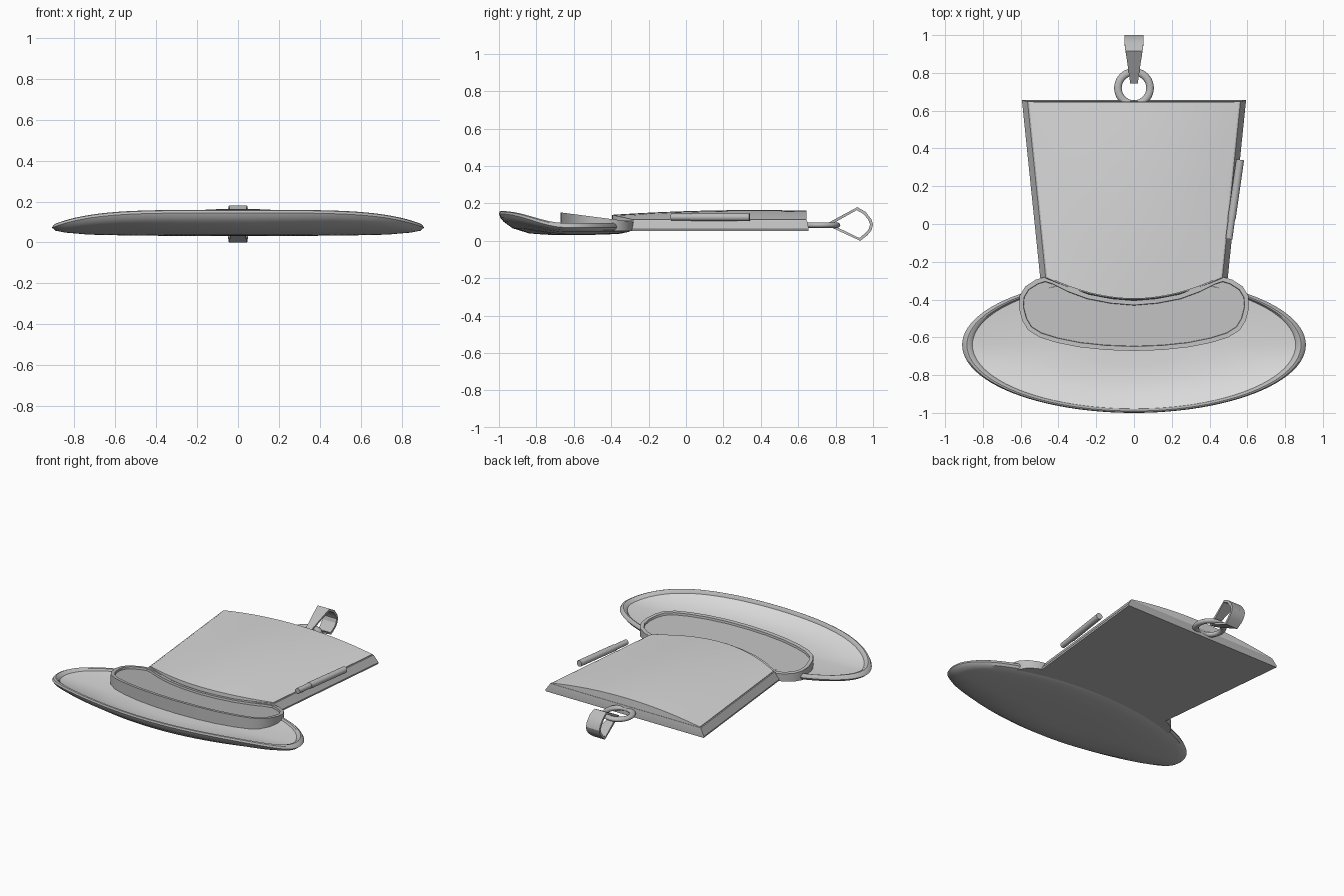
import bpy, bmesh, math
from mathutils import Vector

if "Cube" in bpy.data.objects:
    bpy.data.objects.remove(bpy.data.objects["Cube"])


def material(name, v):
    m = bpy.data.materials.new(name)
    m.diffuse_color = (v, v, v, 1)
    m.use_nodes = True
    m.node_tree.nodes["Principled BSDF"].inputs["Base Color"].default_value = m.diffuse_color
    return m


METAL = material("grey metal", 0.5)
PALE = material("pale grey inlay", 0.7)


def finish(name, bm, mats, angle=35):
    bmesh.ops.recalc_face_normals(bm, faces=bm.faces)
    me = bpy.data.meshes.new(name)
    bm.to_mesh(me)
    bm.free()
    for m in mats:
        me.materials.append(m)
    ob = bpy.data.objects.new(name, me)
    bpy.context.collection.objects.link(ob)
    bpy.ops.object.select_all(action='DESELECT')
    ob.select_set(True)
    bpy.context.view_layer.objects.active = ob
    bpy.ops.object.shade_smooth_by_angle(angle=math.radians(angle))
    return ob


def loft(name, loops, mats=(METAL,), split=999, caps=True, closed=False, angle=35):
    """Skin a list of equal-length point loops; faces from loop 'split' on use material 1."""
    bm = bmesh.new()
    rows = [[bm.verts.new(p) for p in lp] for lp in loops]
    n = len(rows[0])
    count = len(rows) if closed else len(rows) - 1
    for k in range(count):
        a, b = rows[k], rows[(k + 1) % len(rows)]
        for i in range(n):
            j = (i + 1) % n
            f = bm.faces.new((a[i], a[j], b[j], b[i]))
            f.material_index = int(k >= split)
    if caps and not closed:
        bm.faces.new(rows[0])
        f = bm.faces.new(rows[-1])
        f.material_index = int(len(rows) > split)
    return finish(name, bm, mats, angle)


# Brim: dished ellipse with a rolled rim, front edge lifted
def brim_loop(s, z):
    pts = []
    for i in range(96):
        a = 2 * math.pi * i / 96
        y = 0.36 * math.sin(a)
        t = max(0.0, -math.sin(a))
        lift = 0.072 * math.sin(t * math.pi / 2) ** 2 * s ** 4
        pts.append((0.91 * s * math.cos(a), -0.64 + y * s, z + lift))
    return pts


brim = [(0.02, .035), (.3, .035), (.55, .036), (.8, .041), (.93, .051), (.98, .06),
        (1, .075), (.99, .09), (.972, .098), (.955, .095), (.94, .083),
        (.8, .076), (.55, .071), (.3, .07), (.02, .07)]
loft("brim", [brim_loop(s, z) for s, z in brim], (METAL, PALE), split=10)


# Crown outline helpers: tapered sides, bowed lower edge
def crown_xy(u, v, grow=0.0):
    yb = -0.395 + 0.115 * u * u - grow * 0.4
    y = yb + (0.645 + grow * 0.3 - yb) * v
    return u * (0.46 + (y + 0.28) * 0.103 + grow), y


def crown_loop(grow, z):
    n = 16
    uv = [(-1 + 2 * i / n, 0) for i in range(n)] + [(1, i / n) for i in range(n)]
    uv += [(1 - 2 * i / n, 1) for i in range(n)] + [(-1, 1 - i / n) for i in range(n)]
    return [(*crown_xy(u, v, grow), z) for u, v in uv]


# Crown frame with sloping edge
loft("crown_frame", [crown_loop(.035, .055), crown_loop(.037, .066),
                     crown_loop(.008, .112), crown_loop(0, .112)])

# Crown inlay: domed panel
bm = bmesh.new()
bmesh.ops.create_grid(bm, x_segments=16, y_segments=16, size=1)
for v in bm.verts:
    u, t = v.co.x, (v.co.y + 1) / 2
    x, y = crown_xy(u, t)
    bulge = .026 + .07 * t - .048 * t * t
    v.co = (x, y, .116 + bulge * (1 - u * u))
edges = [e for e in bm.edges if e.is_boundary]
ext = bmesh.ops.extrude_edge_only(bm, edges=edges)
for v in ext["geom"]:
    if isinstance(v, bmesh.types.BMVert):
        v.co.z = .106
finish("crown_inlay", bm, (PALE,))

# Hat band: raised tray, sloping down towards the crown
half = [(0, -.672), (.15, -.667), (.29, -.652), (.41, -.628), (.5, -.6), (.56, -.562),
        (.592, -.51), (.61, -.44), (.605, -.38), (.575, -.33), (.52, -.295), (.47, -.28),
        (.42, -.295), (.34, -.335), (.24, -.372), (.12, -.395), (0, -.405)]
outline = half + [(-x, y) for x, y in half[-2:0:-1]]


def inset(pts, d):
    out = []
    for i, p in enumerate(pts):
        t = (Vector(pts[(i + 1) % len(pts)]) - Vector(pts[i - 1])).normalized()
        out.append((p[0] - t.y * d, p[1] + t.x * d))
    return out


def band_loop(d, drop):
    return [(x, y, .155 - .13 * (y + .672) - drop) for x, y in inset(outline, d)]


loft("hat_band", [[(x, y, .055) for x, y in outline], band_loop(0, 0),
                  band_loop(.024, 0), band_loop(.026, .014)])


# Hinge barrel on the right edge
def tube(name, a, b, r, n=20):
    a, b = Vector(a), Vector(b)
    q = (b - a).to_track_quat('Z', 'Y')
    ring = [q @ Vector((r * math.cos(2 * math.pi * i / n), r * math.sin(2 * math.pi * i / n), 0))
            for i in range(n)]
    loft(name, [[a + p for p in ring], [b + p for p in ring]])


tube("hinge_lower", (.503, -.08, .13), (.517, .027, .13), .018)
tube("hinge_upper", (.517, .027, .13), (.562, .34, .13), .021)

# Hanging ring
rings = []
for k in range(48):
    a = 2 * math.pi * k / 48
    rings.append([((.085 + .02 * math.cos(b)) * math.cos(a),
                   .72 + (.085 + .02 * math.cos(b)) * math.sin(a), .087 + .015 * math.sin(b))
                  for b in (2 * math.pi * i / 12 for i in range(12))])
loft("hanging_ring", rings, closed=True, angle=60)

# Bail: tapered strap folded into a kite-shaped loop (y, z, half width)
path = [(.745, .09, .02), (.83, .137, .032), (.916, .183, .045), (.96, .158, .05), (.99, .12, .05),
        (1.0, .09, .05), (.992, .06, .05), (.97, .033, .05), (.932, .003, .045), (.83, .05, .032)]
sections = []
for y, z, w in path:
    d = Vector((.9 - y, .092 - z)).normalized() * .016
    if y < .8:
        d *= 2
    sections.append([(-w, y, z), (w, y, z), (w, y + d.x, z + d.y), (-w, y + d.x, z + d.y)])
loft("bail", sections, closed=True, angle=25)

# Stand the model on the ground
low = min(v.co.z for o in bpy.data.objects for v in o.data.vertices)
for o in bpy.data.objects:
    o.location.z -= low
